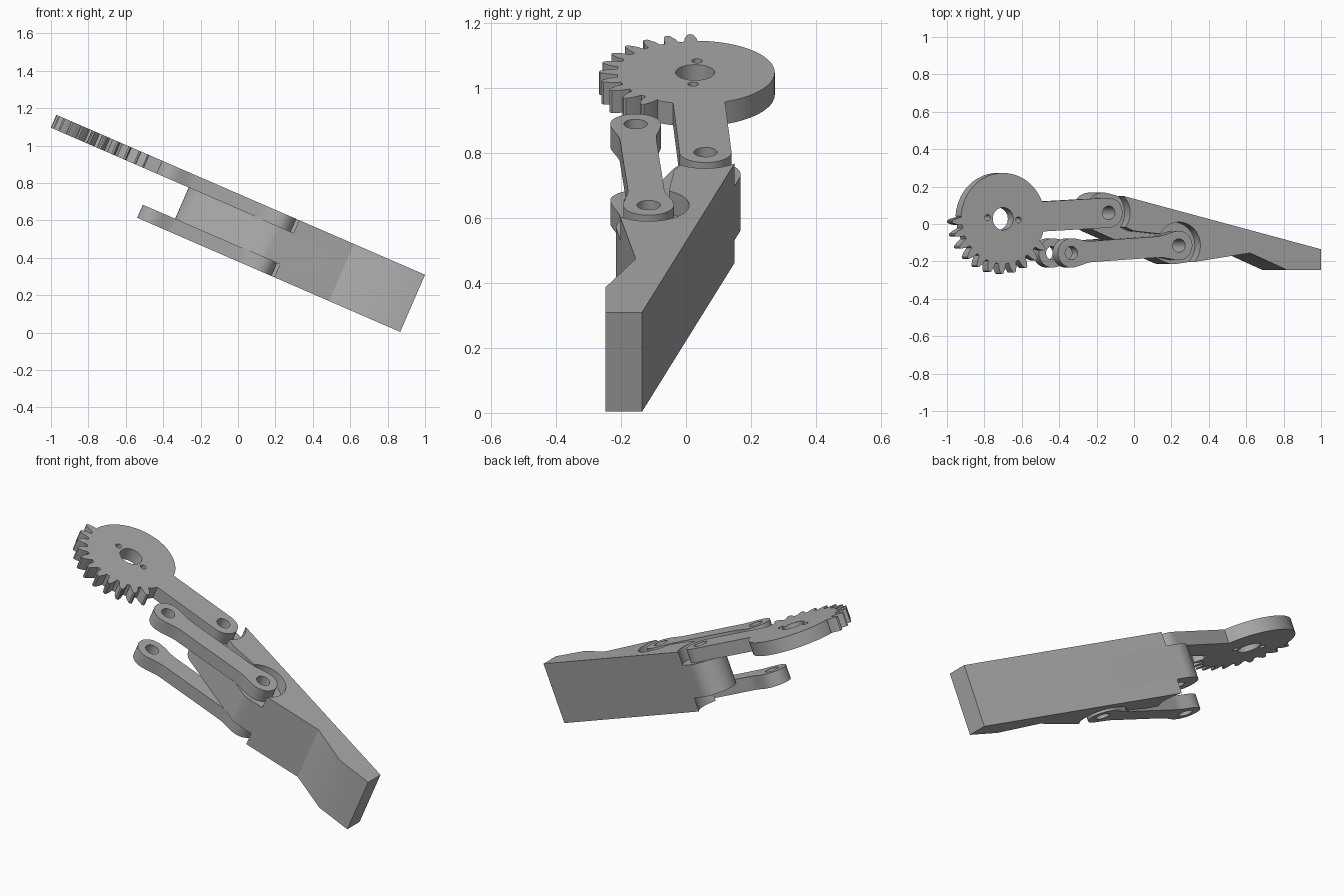
import bpy, bmesh, math
from mathutils import Vector, Matrix

if "Cube" in bpy.data.objects:
    bpy.data.objects.remove(bpy.data.objects["Cube"], do_unlink=True)

grey = bpy.data.materials.new("plain_grey")
grey.use_nodes = True
grey.diffuse_color = (0.4, 0.4, 0.4, 1)
grey.node_tree.nodes["Principled BSDF"].inputs["Base Color"].default_value = (0.4, 0.4, 0.4, 1)

# The whole mechanism lies in one plane tilted about y
TILT = Matrix.Rotation(math.radians(23.46), 4, 'Y')
LOW, LINK_TOP, ARM_BASE, HIGH = 0.349, 0.425, 0.607, 0.682

# Pivot centres in the mechanism plane
GEAR = Vector((-1.059, 0.028))
ARM_PIN = Vector((-0.443, 0.06))
LINK_TAIL = Vector((-0.661, -0.155))
LINK_PIN = Vector((-0.034, -0.115))


def polar(centre, radius, degrees):
    a = math.radians(degrees)
    return centre + Vector((math.cos(a), math.sin(a))) * radius


def arc(centre, radius, start, end):
    n = max(2, int(abs(end - start) / 6))
    return [polar(centre, radius, start + (end - start) * i / n) for i in range(n + 1)]


def hole(centre, radius=0.036):
    return arc(centre, radius, 0, 360)[:-1]


def plate(name, loops, bottom, top):
    """Fill an outline with holes and thicken it between two heights."""
    curve = bpy.data.curves.new(name, 'CURVE')
    curve.dimensions = '2D'
    curve.fill_mode = 'BOTH'
    curve.extrude = (top - bottom) / 2
    for loop in loops:
        spline = curve.splines.new('POLY')
        spline.points.add(len(loop) - 1)
        for point, p in zip(spline.points, loop):
            point.co = (p[0], p[1], 0, 1)
        spline.use_cyclic_u = True
    temp = bpy.data.objects.new(name + "_outline", curve)
    bpy.context.scene.collection.objects.link(temp)
    bpy.context.view_layer.update()
    deps = bpy.context.evaluated_depsgraph_get()
    mesh = bpy.data.meshes.new_from_object(temp.evaluated_get(deps))
    bpy.data.objects.remove(temp, do_unlink=True)
    bm = bmesh.new()
    bm.from_mesh(mesh)
    bmesh.ops.remove_doubles(bm, verts=bm.verts, dist=0.0002)
    bmesh.ops.recalc_face_normals(bm, faces=bm.faces)
    bm.to_mesh(mesh)
    bm.free()
    mesh.transform(TILT @ Matrix.Translation((0, 0, (top + bottom) / 2)))
    mesh.materials.clear()
    mesh.materials.append(grey)
    mesh.shade_smooth()
    mesh.set_sharp_from_angle(angle=math.radians(25))
    obj = bpy.data.objects.new(name, mesh)
    bpy.context.scene.collection.objects.link(obj)
    return obj


# Gear sector with its crank arm
axis = ARM_PIN - GEAR
lean = math.degrees(math.atan2(axis.y, axis.x))
root = math.degrees(math.asin(0.08 / 0.245))
pitch, first, teeth = 14.3, 183, 11
outline = arc(GEAR, 0.245, lean + root, first - pitch / 2)
for i in range(teeth):
    mid = first + i * pitch
    for offset, radius in ((-0.36, 0.24), (-0.26, 0.268), (-0.11, 0.292),
                           (0, 0.296), (0.11, 0.292), (0.26, 0.268), (0.36, 0.24)):
        outline.append(polar(GEAR, radius, mid + offset * pitch))
outline += arc(GEAR, 0.245, first + (teeth - 0.5) * pitch, 360 + lean - root)
outline += arc(ARM_PIN, 0.08, lean - 90, lean + 90)
plate("gear_arm", [outline, hole(GEAR, 0.06), hole(polar(GEAR, 0.09, -4), 0.016),
                   hole(polar(GEAR, 0.09, 176), 0.016), hole(ARM_PIN)], ARM_BASE, HIGH)

# Pair of links with round eyes and a narrow waist
span = LINK_PIN - LINK_TAIL
length = span.length
along = span.normalized()
across = Vector((-along.y, along.x))
turn = math.degrees(math.atan2(along.y, along.x))


def waist(side):
    points = []
    for i in range(1, 9):
        t = i / 8
        half = 0.078 - 0.022 * t * t * (3 - 2 * t)
        points.append((0.12 * t, half * side))
    points += [(length - s, h) for s, h in reversed(points)]
    return [LINK_TAIL + along * s + across * h for s, h in points]


link = arc(LINK_TAIL, 0.078, turn + 90, turn + 270) + waist(-1)
link += arc(LINK_PIN, 0.078, turn - 90, turn + 90) + waist(1)[::-1]
for name, bottom, top in (("lower_link", LOW, LINK_TOP), ("upper_link", ARM_BASE, HIGH)):
    plate(name, [link, hole(LINK_TAIL), hole(LINK_PIN)], bottom, top)

# Finger core with round bosses under both pins
tip = [Vector(p) for p in ((0.38, -0.155), (0.6, -0.247), (0.794, -0.247), (0.794, -0.135))]
boss = arc(ARM_PIN, 0.108, 76, 247)
core = boss + arc(LINK_PIN, 0.1, 247, 278) + tip
plate("finger_core", [core, hole(ARM_PIN), hole(LINK_PIN)], LINK_TOP, ARM_BASE)

# Finger cheeks, cut back in arcs to clear the arm and links
peak = boss[0].lerp(tip[-1], 0.05)
front = polar(LINK_PIN, 0.1, 278).lerp(tip[0], 0.2)
cheek = [peak] + arc(ARM_PIN, 0.125, 44, -38)
cheek += [Vector((-0.3, -0.037)), Vector((-0.24, -0.043)), Vector((-0.18, -0.049))]
cheek += arc(LINK_PIN, 0.125, 150, -40) + [front] + tip
for name, bottom, top in (("lower_cheek", LOW, LINK_TOP), ("upper_cheek", ARM_BASE, HIGH)):
    plate(name, [cheek], bottom, top)
